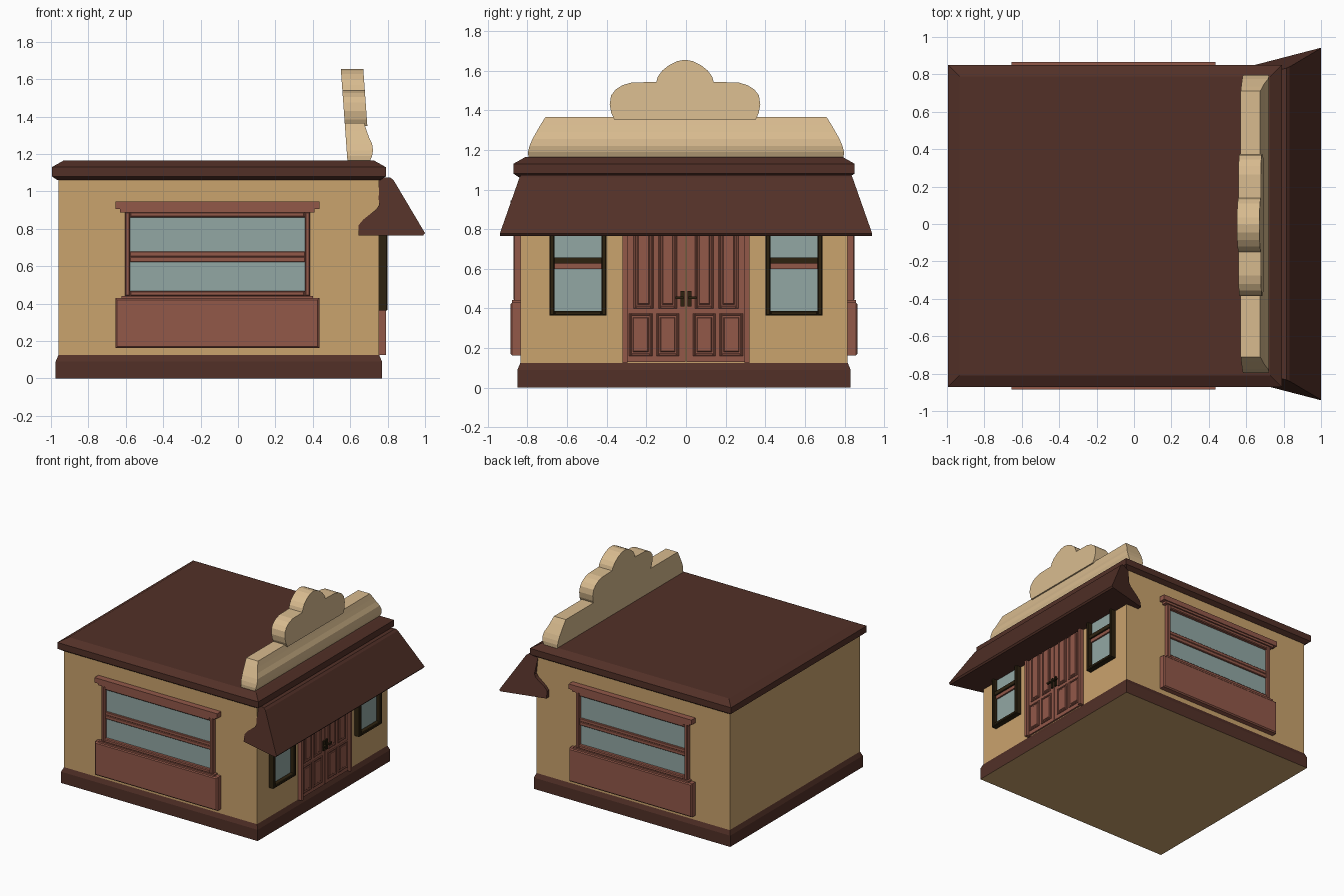
import bpy
import bmesh

cube = bpy.data.objects.get("Cube")
if cube:
    bpy.data.objects.remove(cube, do_unlink=True)


def material(name, *rgb):
    lin = [((c / 255 + 0.055) / 1.055) ** 2.4 for c in rgb] + [1]
    m = bpy.data.materials.new(name)
    m.use_nodes = True
    m.diffuse_color = lin
    m.node_tree.nodes["Principled BSDF"].inputs["Base Color"].default_value = lin
    return m


BROWN = material("dark brown wood", 82, 48, 39)
WALL = material("tan plaster", 202, 163, 109)
TRIM = material("reddish wood", 146, 88, 73)
GLASS = material("pale glass", 146, 167, 164)
DARK = material("blackish brown", 45, 34, 16)
CREAM = material("cream board", 216, 187, 143)

# Shared wall planes
CY, HALF, BACK, FRONT = -0.01, 0.826, -0.96, 0.755


def loft(bm, rings):
    """Join rings of equal length into a closed solid."""
    vs = [[bm.verts.new(p) for p in r] for r in rings]
    n = len(vs[0])
    for a, b in zip(vs, vs[1:]):
        for i in range(n):
            j = (i + 1) % n
            bm.faces.new((a[i], a[j], b[j], b[i]))
    bm.faces.new(vs[0])
    bm.faces.new(vs[-1])


def finish(name, bm, *mats):
    bmesh.ops.recalc_face_normals(bm, faces=bm.faces)
    me = bpy.data.meshes.new(name)
    bm.to_mesh(me)
    bm.free()
    for m in mats:
        me.materials.append(m)
    ob = bpy.data.objects.new(name, me)
    bpy.context.collection.objects.link(ob)
    return ob


def solid(name, rings, *mats):
    bm = bmesh.new()
    loft(bm, rings)
    return finish(name, bm, *mats)


def tiers(name, levels, *mats):
    """Rectangular rings around the walls: (height, overhang)."""
    return solid(name, [[(BACK - o, CY - HALF - o, z), (FRONT + o, CY - HALF - o, z),
                         (FRONT + o, CY + HALF + o, z), (BACK - o, CY + HALF + o, z)]
                        for z, o in levels], *mats)


def place(face, u, z, d):
    """Map wall coordinates to the world; face 0 is +x, -1 and 1 are the y sides."""
    if face == 0:
        return (FRONT + d, u, z)
    return (u, CY + face * (HALF + d), z)


def plates(name, face, mat, rects, depth, inset=0.0, start=-0.01):
    """Blocks (u0, u1, z0, z1) standing out of a wall, optionally chamfered."""
    bm = bmesh.new()
    for u0, u1, z0, z1 in rects:
        rings = []
        for d, i in ((start, 0), (depth - inset, 0), (depth, inset)):
            rings.append([place(face, u, z, d) for u, z in
                          ((u0 + i, z0 + i), (u1 - i, z0 + i), (u1 - i, z1 - i), (u0 + i, z1 - i))])
        if inset == 0:
            del rings[1]
        loft(bm, rings)
    return finish(name, bm, mat)


def border(u0, u1, z0, z1, w):
    return [(u0, u0 + w, z0, z1), (u1 - w, u1, z0, z1),
            (u0 + w, u1 - w, z0, z0 + w), (u0 + w, u1 - w, z1 - w, z1)]


# Building shell
tiers("walls", [(0.05, 0), (1.1, 0)], WALL)
base = tiers("base_skirting", [(0, 0.015), (0.09, 0.015), (0.13, -0.002)], BROWN, WALL)
for f in base.data.polygons:
    if f.normal.z < -0.9:
        f.material_index = 1
tiers("roof", [(1.06, 0.005), (1.08, 0.035), (1.13, 0.035), (1.165, -0.027)], BROWN)

# Awning with flared ends
awning_profile = [(0.74, 1.075), (0.815, 1.074), (0.832, 1.06), (1.0, 0.777), (0.99, 0.765),
                  (0.645, 0.765), (0.645, 0.82), (0.67, 0.85), (0.74, 0.905), (0.755, 0.93)]


def awning_end(side):
    return [(x, side * (0.94 + (x - 0.995) * 0.26 - (z - 0.77) * 0.197), z) for x, z in awning_profile]


solid("awning", [awning_end(-1), awning_end(1)], BROWN)


# Leaning signboard: bulged lower beam, scalloped crest
def lean(z):
    return 0.585 - (z - 1.165) * 0.072


beam = [(1.15, 0.7, 0.795), (1.19, 0.717, 0.797), (1.22, 0.722, 0.79), (1.255, 0.717, 0.775),
        (1.29, 0.7, 0.755), (1.325, 0.688, 0.735), (1.365, 0.675, 0.71)]
solid("sign_beam", [[(lean(z), -h, z), (x, -h, z), (x, h, z), (lean(z), h, z)]
                    for z, x, h in beam], CREAM)
crest_half = [(0.355, 1.35), (0.372, 1.385), (0.38, 1.43), (0.373, 1.475), (0.35, 1.505),
              (0.315, 1.527), (0.27, 1.54), (0.145, 1.543), (0.137, 1.57), (0.115, 1.6),
              (0.08, 1.628), (0.04, 1.648)]
crest = crest_half + [(0, 1.655)] + [(-y, z) for y, z in reversed(crest_half)]
solid("sign_crest", [[(lean(z) + t, y - 0.005, z) for y, z in crest] for t in (0, 0.12)], CREAM)

# Wide shop windows on both sides
for face, tag in ((-1, "right"), (1, "left")):
    plates(tag + "_shop_glass", face, GLASS, [(-0.59, 0.37, 0.46, 0.87)], 0.008)
    plates(tag + "_shop_frame", face, TRIM, border(-0.605, 0.385, 0.44, 0.89, 0.028), 0.035, 0.006)
    plates(tag + "_shop_crossbar", face, TRIM,
           [(-0.58, 0.36, 0.622, 0.652), (-0.58, 0.36, 0.652, 0.68)], 0.02, 0.004)
    plates(tag + "_shop_lintel", face, TRIM, [(-0.655, 0.435, 0.905, 0.945)], 0.05)
    plates(tag + "_shop_lintel_step", face, TRIM, [(-0.63, 0.41, 0.888, 0.906)], 0.042)
    plates(tag + "_shop_sill", face, TRIM, [(-0.622, 0.402, 0.42, 0.442)], 0.043)
    plates(tag + "_shop_panel", face, TRIM, [(-0.655, 0.435, 0.162, 0.43)], 0.05, 0.009)

# Sash windows beside the door
for side, tag in ((-1, "right"), (1, "left")):
    c = side * 0.545
    plates(tag + "_sash_glass", 0, GLASS, [(c - 0.13, c + 0.13, 0.38, 0.89)], 0.01)
    plates(tag + "_sash_frame", 0, DARK, border(c - 0.143, c + 0.143, 0.363, 0.905, 0.024), 0.045, 0.005)
    plates(tag + "_sash_bar", 0, DARK, [(c - 0.12, c + 0.12, 0.627, 0.657)], 0.035)
    plates(tag + "_sash_rail", 0, TRIM, [(c - 0.12, c + 0.12, 0.6, 0.627)], 0.022)

# Double door
plates("door_frame", 0, TRIM, [(-0.32, -0.295, 0.125, 0.92), (0.295, 0.32, 0.125, 0.92),
                               (-0.295, 0.295, 0.89, 0.92)], 0.035)
for side, tag in ((-1, "right"), (1, "left")):
    def mirrored(rects):
        return [(min(side * a, side * b), max(side * a, side * b), lo, hi) for a, b, lo, hi in rects]

    plates(tag + "_door_leaf", 0, TRIM, mirrored([(0.002, 0.295, 0.13, 0.89)]), 0.014)
    lower = mirrored([(0.035, 0.15, 0.16, 0.375), (0.17, 0.288, 0.16, 0.375)])
    upper = mirrored([(0.045, 0.14, 0.4, 0.87), (0.165, 0.265, 0.4, 0.87)])
    plates(tag + "_door_mouldings", 0, TRIM,
           [b for r in lower + upper for b in border(*r, 0.012)], 0.021, 0.003)
    plates(tag + "_door_panels", 0, TRIM,
           [(a + 0.02, b - 0.02, lo + 0.02, hi - 0.02) for a, b, lo, hi in lower + upper], 0.019, 0.004)
    plates(tag + "_door_handle_plate", 0, DARK, mirrored([(0.008, 0.028, 0.41, 0.488)]), 0.026)
    plates(tag + "_door_lever", 0, DARK, mirrored([(0.012, 0.052, 0.448, 0.46)]), 0.045, start=0.03)
    plates(tag + "_door_lever_stem", 0, DARK, mirrored([(0.012, 0.024, 0.448, 0.46)]), 0.04)
